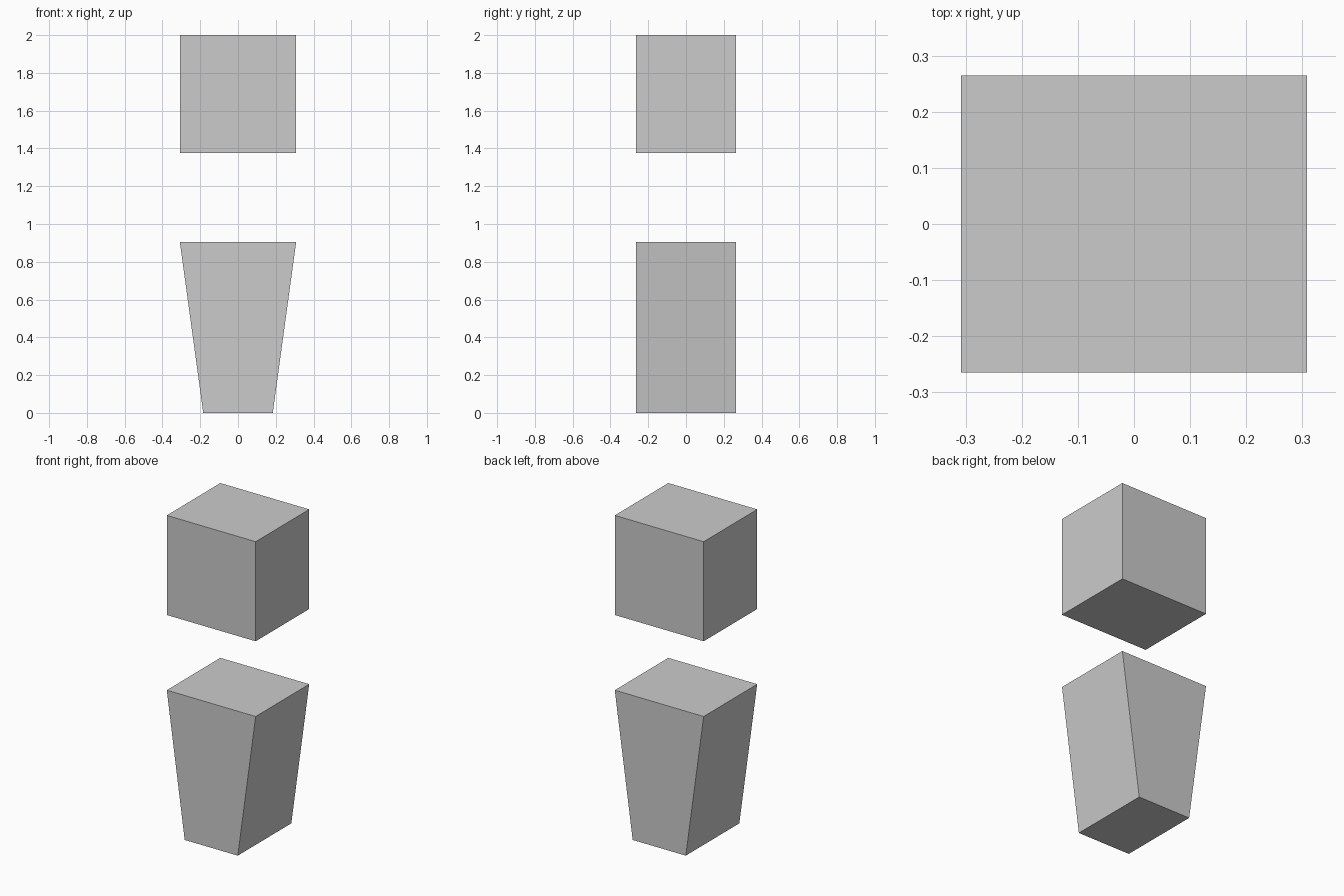
import bpy
import bmesh

if "Cube" in bpy.data.objects:
    bpy.data.objects.remove(bpy.data.objects["Cube"])

HALF_X, HALF_Y = 0.308, 0.265


def block(name, z0, z1, bottom_half_x=HALF_X):
    """Closed box from z0 to z1 whose bottom may be narrower in x."""
    bm = bmesh.new()
    bmesh.ops.create_cube(bm, size=2)
    for v in bm.verts:
        top = v.co.z > 0
        v.co.x *= HALF_X if top else bottom_half_x
        v.co.y *= HALF_Y
        v.co.z = z1 if top else z0
    mesh = bpy.data.meshes.new(name)
    bm.to_mesh(mesh)
    bm.free()
    obj = bpy.data.objects.new(name, mesh)
    bpy.context.collection.objects.link(obj)
    return obj


# Tapered lower block
block("tapered_base", 0.0, 0.905, bottom_half_x=0.184)

# Floating upper block
block("upper_block", 1.376, 2.0)
